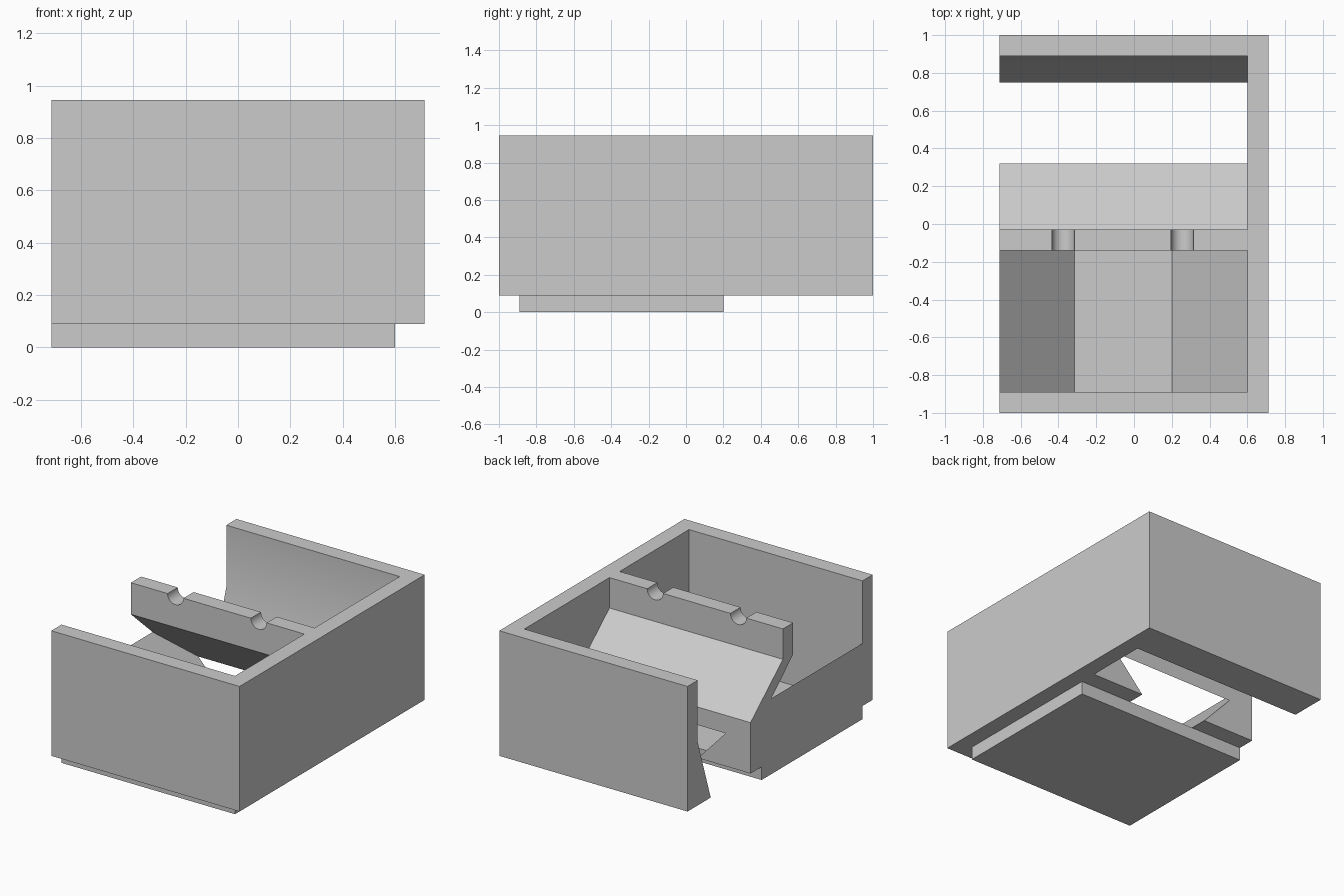
import bpy, bmesh, math
from mathutils import Vector

if "Cube" in bpy.data.objects:
    bpy.data.objects.remove(bpy.data.objects["Cube"], do_unlink=True)

grey = bpy.data.materials.new("plain_grey")
grey.use_nodes = True
grey.diffuse_color = (0.6, 0.6, 0.6, 1)
grey.node_tree.nodes["Principled BSDF"].inputs["Base Color"].default_value = (0.6, 0.6, 0.6, 1)


def prism(name, profile, axis, start, end):
    """Extrude a profile along axis 'x' (points are y, z) or 'y' (points are x, z)."""
    place = {"x": lambda a, b: (start, a, b), "y": lambda a, b: (a, start, b)}[axis]
    shift = Vector((end - start, 0, 0)) if axis == "x" else Vector((0, end - start, 0))
    bm = bmesh.new()
    face = bm.faces.new([bm.verts.new(place(a, b)) for a, b in profile])
    extruded = bmesh.ops.extrude_face_region(bm, geom=[face])["geom"]
    bmesh.ops.translate(bm, vec=shift, verts=[v for v in extruded if isinstance(v, bmesh.types.BMVert)])
    bmesh.ops.recalc_face_normals(bm, faces=bm.faces)
    mesh = bpy.data.meshes.new(name)
    bm.to_mesh(mesh)
    bm.free()
    mesh.materials.append(grey)
    obj = bpy.data.objects.new(name, mesh)
    bpy.context.collection.objects.link(obj)
    return obj


def combine(target, cutter, operation):
    """Apply a boolean and remove the helper."""
    cutter.hide_render = True
    mod = target.modifiers.new("cut", "BOOLEAN")
    mod.object, mod.operation, mod.solver = cutter, operation, "EXACT"
    bpy.context.view_layer.update()
    result = bpy.data.meshes.new_from_object(
        target.evaluated_get(bpy.context.evaluated_depsgraph_get()))
    target.modifiers.clear()
    target.data = result
    bpy.data.objects.remove(cutter, do_unlink=True)


def rect(a0, a1, b0, b1):
    return [(a0, b0), (a1, b0), (a1, b1), (a0, b1)]


SIDE, INNER, BASE, TOP = 0.712, 0.6, 0.09, 0.945
OPEN = -0.9      # cavities run out through the open side
ABOVE, BELOW = 1.2, -0.1

# Outer block
body = prism("bin_body", rect(-1, 1, BASE, TOP), "x", -SIDE, SIDE)

# Rear bay with its sloping ramp and thickened back wall
rear = prism("rear_bay", [(-0.03, ABOVE), (-0.03, 0.737), (0.32, 0.438), (0.32, BELOW),
                          (0.75, BELOW), (0.75, BASE), (0.89, 0.52), (0.89, ABOVE)],
             "x", OPEN, INNER)

# Front hopper: overhung below the divider, with two slopes down to a trough
front = prism("front_hopper", [(-0.89, BELOW), (0.4, BELOW), (0.4, 0.243),
                               (-0.14, 0.729), (-0.14, ABOVE), (-0.89, ABOVE)],
              "x", OPEN, INNER)
slopes = prism("hopper_slopes", [(-0.315, BELOW), (0.2, BELOW), (0.2, BASE), (INNER, 0.518),
                                 (INNER + 0.1, 0.518), (INNER + 0.1, ABOVE + 0.1),
                                 (OPEN - 0.1, ABOVE + 0.1), (OPEN - 0.1, 0.518),
                                 (-SIDE, 0.518), (-0.315, BASE)],
               "y", -1.1, 0.6)
combine(front, slopes, "INTERSECT")

combine(body, rear, "DIFFERENCE")
combine(body, front, "DIFFERENCE")

# Round notches in the top of the divider
for x in (-0.375, 0.255):
    circle = [(x + 0.06 * math.cos(i * math.tau / 32), TOP + 0.06 * math.sin(i * math.tau / 32))
              for i in range(32)]
    combine(body, prism("notch", circle, "y", -0.2, 0.02), "DIFFERENCE")

# Base plate closing the trough
plate = prism("base_plate", rect(-0.89, 0.2, 0, BASE), "x", -SIDE, INNER)

bpy.ops.object.select_all(action="DESELECT")
for obj in (body, plate):
    obj.select_set(True)
bpy.context.view_layer.objects.active = body
bpy.ops.object.shade_smooth_by_angle(angle=math.radians(30))
